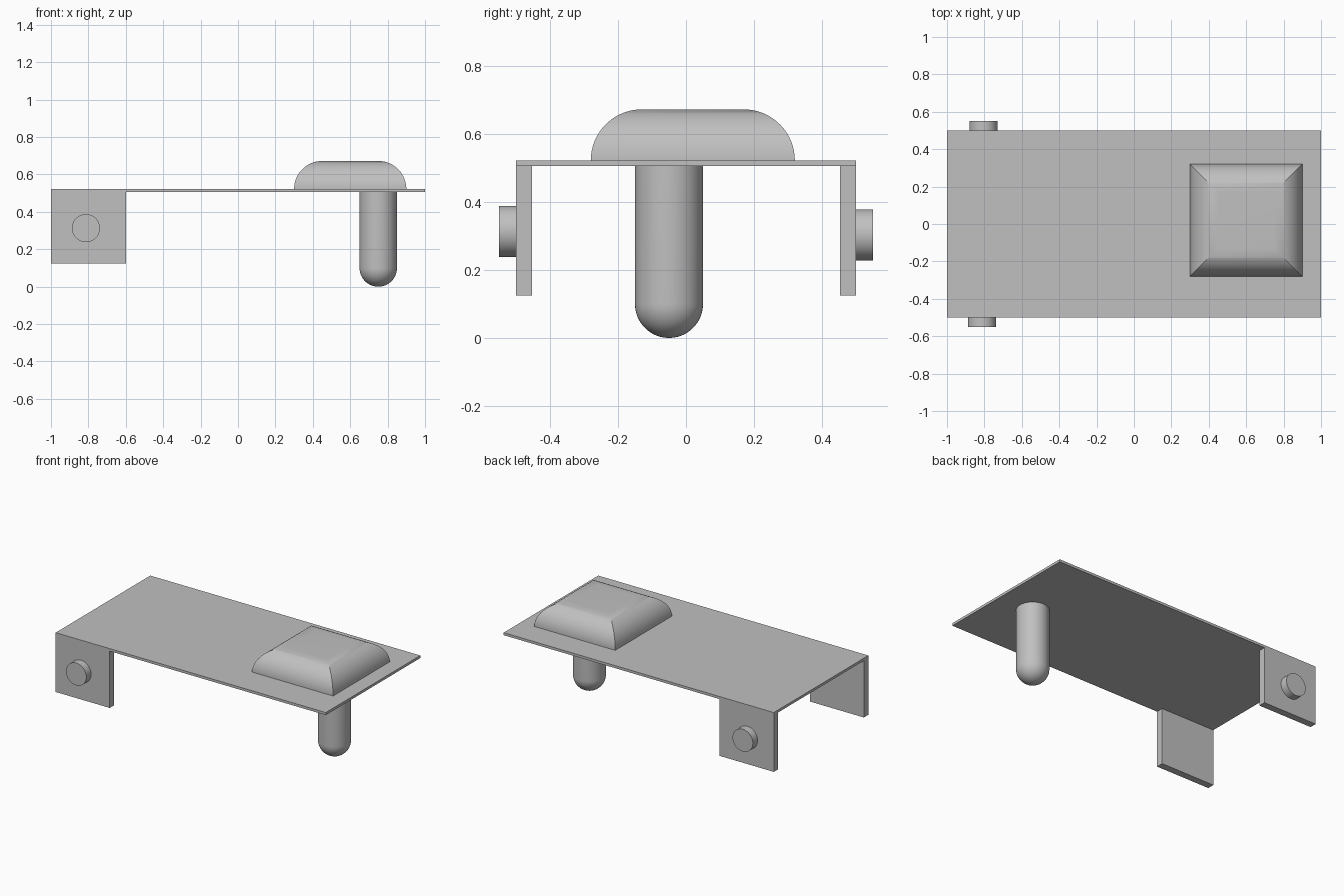
import bpy, bmesh, math
from mathutils import Matrix

default = bpy.data.objects.get("Cube")
if default:
    bpy.data.objects.remove(default, do_unlink=True)

GREY = (0.53, 0.53, 0.53, 1)
grey = bpy.data.materials.new("plain grey")
grey.use_nodes = True
grey.diffuse_color = GREY
grey.node_tree.nodes["Principled BSDF"].inputs["Base Color"].default_value = GREY


def finish(name, bm, smooth=False):
    bmesh.ops.recalc_face_normals(bm, faces=bm.faces)
    mesh = bpy.data.meshes.new(name)
    bm.to_mesh(mesh)
    bm.free()
    mesh.materials.append(grey)
    obj = bpy.data.objects.new(name, mesh)
    bpy.context.collection.objects.link(obj)
    if smooth:
        bpy.ops.object.select_all(action='DESELECT')
        obj.select_set(True)
        bpy.context.view_layer.objects.active = obj
        bpy.ops.object.shade_smooth_by_angle(angle=math.radians(25))
    return obj


def box(name, low, high):
    bm = bmesh.new()
    bmesh.ops.create_cube(bm, size=1)
    for v in bm.verts:
        v.co = [a + (b - a) * (c + 0.5) for a, b, c in zip(low, high, v.co)]
    return finish(name, bm)


def loft(name, rings, smooth=True):
    """Skin a stack of closed rings and cap both ends."""
    bm = bmesh.new()
    loops = [[bm.verts.new(p) for p in ring] for ring in rings]
    n = len(loops[0])
    for a, b in zip(loops, loops[1:]):
        for i in range(n):
            j = (i + 1) % n
            bm.faces.new((a[i], a[j], b[j], b[i]))
    bm.faces.new(loops[0])
    bm.faces.new(loops[-1])
    return finish(name, bm, smooth)


# Thin top plate
UNDER, TOP = 0.505, 0.522
box("top_plate", (-1, -0.5, UNDER), (1, 0.5, TOP))

# Side flaps and their round pegs
for side, sign, peg_x, peg_z in (("front", -1, -0.813, 0.313),
                                 ("back", 1, -0.805, 0.303)):
    y_in, y_out = 0.453 * sign, 0.5 * sign
    box(side + "_flap", (-1, min(y_in, y_out), 0.125), (-0.6, max(y_in, y_out), UNDER))
    bm = bmesh.new()
    place = Matrix.Translation((peg_x, 0.525 * sign, peg_z)) @ Matrix.Rotation(math.pi / 2, 4, 'X')
    bmesh.ops.create_cone(bm, cap_ends=True, segments=48, radius1=0.075,
                          radius2=0.075, depth=0.05, matrix=place)
    finish(side + "_peg", bm, True)

# Square cushion with quarter-round sides and mitred corners
STEPS, ROUND, HALF = 20, 0.15, 0.3
rings = []
for k in range(STEPS + 1):
    t = k / STEPS * math.pi / 2
    h = HALF - ROUND * (1 - math.cos(t))
    z = TOP + ROUND * math.sin(t)
    rings.append([(0.6 + sx * h, 0.02 + sy * h, z)
                  for sx, sy in ((-1, -1), (1, -1), (1, 1), (-1, 1))])
loft("rounded_cushion", rings)

# Leg with a hemispherical foot
SIDES, RADIUS = 48, 0.1
levels = [(RADIUS, UNDER)]
for k in range(STEPS):
    t = k / STEPS * math.pi / 2
    levels.append((RADIUS * math.cos(t), RADIUS * (1 - math.sin(t))))
levels.append((0.001, 0))
loft("round_leg", [[(0.75 + r * math.cos(i * math.tau / SIDES),
                     -0.05 + r * math.sin(i * math.tau / SIDES), z)
                    for i in range(SIDES)] for r, z in levels])
